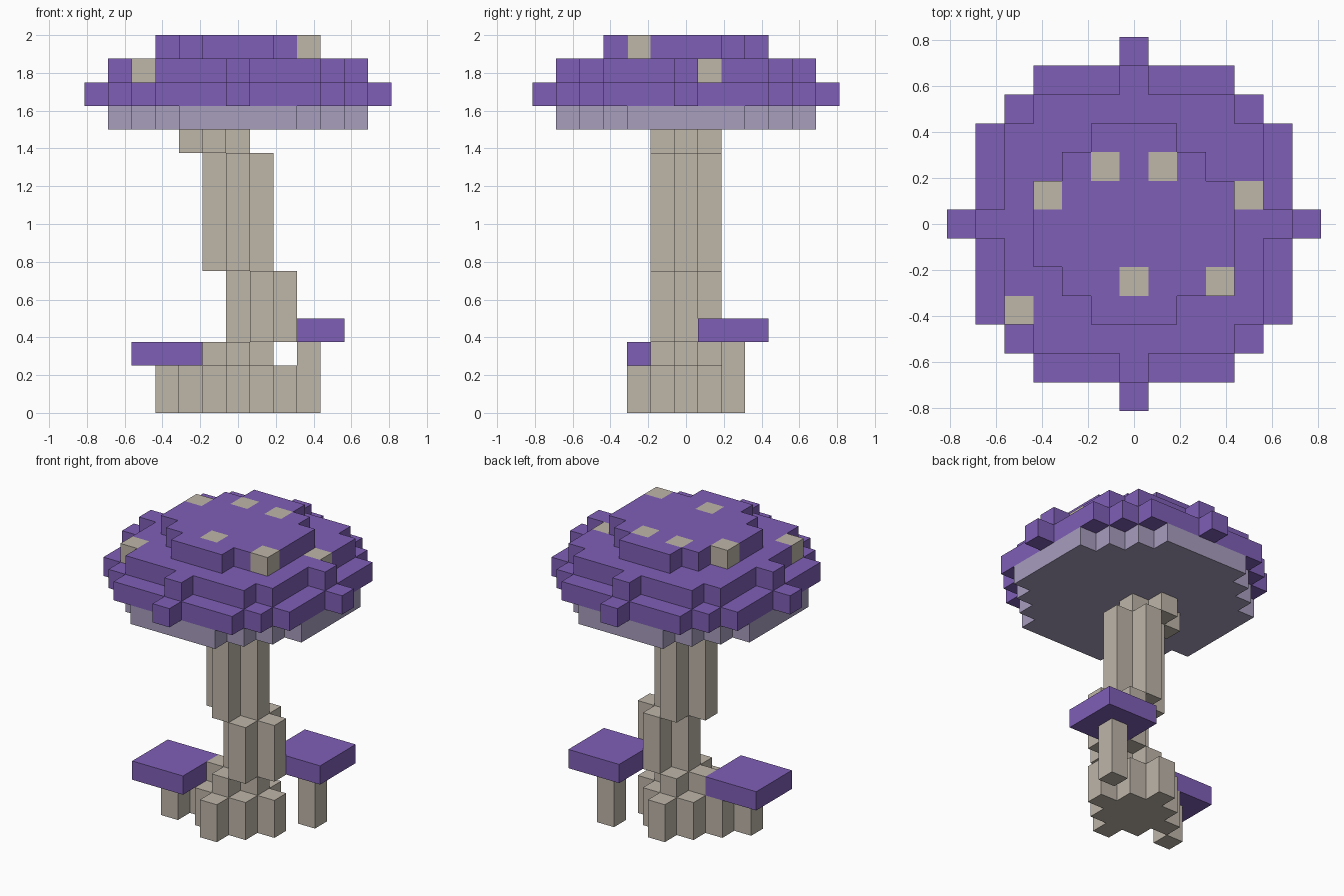
import bpy, bmesh
from mathutils import Vector

U = 0.125  # edge length of one block

if "Cube" in bpy.data.objects:
    bpy.data.objects.remove(bpy.data.objects["Cube"], do_unlink=True)


def material(name, rgb):
    m = bpy.data.materials.new(name)
    m.use_nodes = True
    m.diffuse_color = (*rgb, 1)
    bsdf = next(n for n in m.node_tree.nodes if n.type == "BSDF_PRINCIPLED")
    bsdf.inputs["Base Color"].default_value = (*rgb, 1)
    return m


purple = material("purple_cap", (0.212, 0.116, 0.470))
tan = material("tan_stem", (0.515, 0.465, 0.395))
lilac = material("pale_lilac_gills", (0.392, 0.342, 0.515))

AXES = [Vector(d) for d in ((1, 0, 0), (0, 1, 0), (0, 0, 1))]


def build(name, cells, mat, spots=()):
    """Skin a set of block cells, keeping only the outer faces; spots are tan."""
    bm = bmesh.new()
    for cell in sorted(cells):
        centre = Vector((cell[0], cell[1], cell[2] + 0.5))
        for a in range(3):
            for sign in (1, -1):
                n = AXES[a] * sign
                if tuple(int(c + d) for c, d in zip(cell, n)) in cells:
                    continue
                u, v = AXES[(a + 1) % 3], AXES[(a + 2) % 3] * sign
                corners = (-u - v, u - v, u + v, v - u)
                face = bm.faces.new([bm.verts.new((centre + (n + c) / 2) * U) for c in corners])
                face.material_index = int(cell[:2] in spots)
    bmesh.ops.remove_doubles(bm, verts=bm.verts, dist=U / 100)
    mesh = bpy.data.meshes.new(name)
    bm.to_mesh(mesh)
    bm.free()
    mesh.materials.append(mat)
    if spots:
        mesh.materials.append(tan)
    bpy.context.collection.objects.link(bpy.data.objects.new(name, mesh))


def stack(plan, low, high):
    """Raise a flat plan of cells from layer low up to, not including, high."""
    return {(i, j, k) for i, j in plan for k in range(low, high)}


def diamond(radius, x=0):
    return {(x + i, j) for i in range(-radius, radius + 1)
            for j in range(-radius, radius + 1) if abs(i) + abs(j) <= radius}


def block(x, y, rx, ry):
    return {(x + i, y + j) for i in range(-rx, rx + 1) for j in range(-ry, ry + 1)}


def disc(*steps):
    """Stepped round plan made of overlapping blocks."""
    return set().union(*(block(0, 0, rx, ry) for rx, ry in steps))


def nubs(r):
    return {(r, 0), (-r, 0), (0, r), (0, -r)}


# Root base and the crooked trunk
build("root_base", stack(diamond(2), 0, 2), tan)
for name, x, low, high in (("trunk_foot", 0, 2, 3), ("trunk_lower", 1, 3, 6),
                           ("trunk_upper", 0, 6, 11), ("trunk_neck", -1, 11, 12)):
    build(name, stack(diamond(1, x), low, high), tan)

# Big cap: gills, rim, shoulder and crown
build("cap_gills", stack(disc((5, 2), (4, 3), (3, 4), (2, 5)), 12, 13), lilac)
build("cap_rim", stack(disc((5, 3), (4, 4), (3, 5)) | nubs(6), 13, 14), purple)
build("cap_shoulder", stack(disc((4, 3), (3, 4)) | nubs(5), 14, 15), purple,
      {(4, 1), (-4, -3)})
crown_spots = {(3, -2), (-3, 1), (0, -2), (-1, 2), (1, 2)}
build("cap_crown", stack(disc((3, 1), (2, 2), (1, 3)) | crown_spots, 15, 16), purple, crown_spots)

# Two small side mushrooms
for side, x, y, height in (("right", -3, -1, 2), ("left", 3, 2, 3)):
    build(f"small_stem_{side}", stack({(x, y)}, 0, height), tan)
    build(f"small_cap_{side}", stack(block(x, y, 1, 1), height, height + 1), purple)
